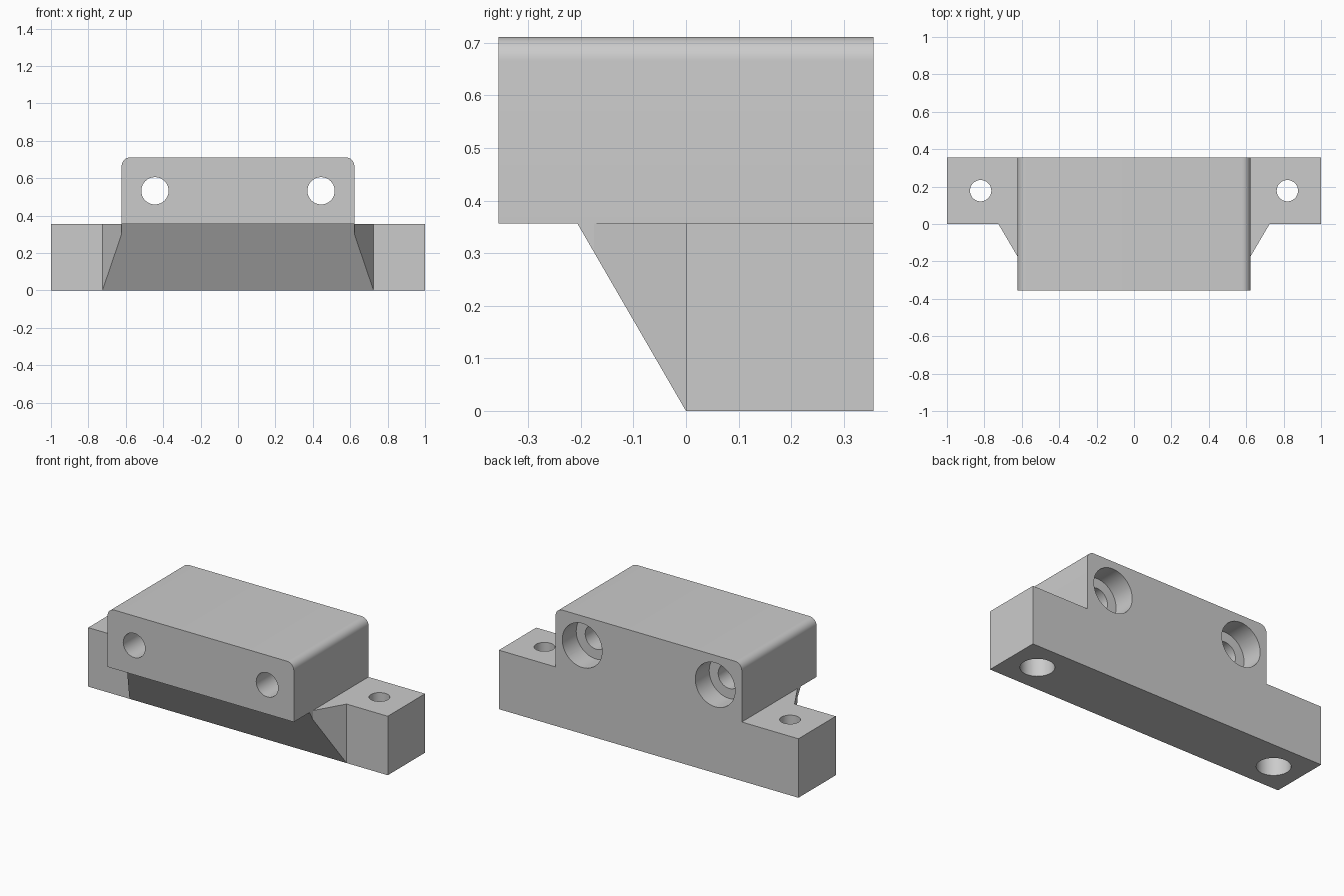
import bpy
import bmesh
import math
from mathutils import Matrix, Vector

default = bpy.data.objects.get("Cube")
if default:
    bpy.data.objects.remove(default, do_unlink=True)

HALF = 0.356        # bar height, bar depth and half the block depth
BLOCK_X = 0.622
TOP = 0.711
CORNER = 0.045

grey = bpy.data.materials.new("plain grey")
grey.use_nodes = True
grey.diffuse_color = (0.6, 0.6, 0.6, 1)
grey.node_tree.nodes["Principled BSDF"].inputs["Base Color"].default_value = (0.6, 0.6, 0.6, 1)


def make_object(name, bm):
    bmesh.ops.recalc_face_normals(bm, faces=bm.faces)
    mesh = bpy.data.meshes.new(name)
    bm.to_mesh(mesh)
    bm.free()
    mesh.materials.append(grey)
    obj = bpy.data.objects.new(name, mesh)
    bpy.context.collection.objects.link(obj)
    return obj


def extrude(points, offset):
    """Closed prism from a planar outline."""
    bm = bmesh.new()
    face = bm.faces.new([bm.verts.new(p) for p in points])
    result = bmesh.ops.extrude_face_region(bm, geom=[face], use_keep_orig=True)
    moved = [v for v in result["geom"] if isinstance(v, bmesh.types.BMVert)]
    bmesh.ops.translate(bm, verts=moved, vec=offset)
    return bm


def cylinder(name, radius, start, end):
    start, end = Vector(start), Vector(end)
    axis = end - start
    turn = axis.to_track_quat('Z', 'Y').to_matrix().to_4x4()
    bm = bmesh.new()
    bmesh.ops.create_cone(bm, cap_ends=True, segments=48, radius1=radius, radius2=radius,
                          depth=axis.length,
                          matrix=Matrix.Translation((start + end) / 2) @ turn)
    return make_object(name, bm)


def combine(target, other, operation):
    other.hide_render = True
    mod = target.modifiers.new("combine", 'BOOLEAN')
    mod.operation = operation
    mod.solver = 'EXACT'
    mod.object = other
    bpy.context.view_layer.objects.active = target
    bpy.ops.object.modifier_apply(modifier=mod.name)
    bpy.data.objects.remove(other, do_unlink=True)


# Mounting bar along the back
bar_outline = [(-1, 0, 0), (1, 0, 0), (1, HALF, 0), (-1, HALF, 0)]
bracket = make_object("mounting_bracket", extrude(bar_outline, (0, 0, HALF)))

# Upper block with rounded top edges
outline = [(-BLOCK_X, -HALF, HALF), (BLOCK_X, -HALF, HALF)]
for side, first in ((1, 0), (-1, 90)):
    for step in range(9):
        a = math.radians(first + step * 90 / 8)
        outline.append((side * (BLOCK_X - CORNER) + CORNER * math.cos(a), -HALF,
                        TOP - CORNER + CORNER * math.sin(a)))
block = make_object("upper_block", extrude(outline, (0, 2 * HALF, 0)))

# Sloping support under the overhang, with angled cheeks
half_plan = [(0.725, 0.1), (0.725, 0), (BLOCK_X, -0.175), (BLOCK_X, -0.3)]
plan = [(x, y, 0) for x, y in half_plan] + [(-x, y, 0) for x, y in reversed(half_plan)]
bm = extrude(plan, (0, 0, HALF))
cut = bmesh.ops.bisect_plane(bm, geom=bm.verts[:] + bm.edges[:] + bm.faces[:], dist=1e-5,
                             plane_co=(0, 0, 0), plane_no=(0, -1, -0.579), clear_outer=True)
bmesh.ops.holes_fill(bm, edges=[e for e in bm.edges if e.is_boundary], sides=0)
support = make_object("sloping_support", bm)

combine(bracket, support, 'UNION')
combine(bracket, block, 'UNION')

# Counterbored bolt holes: two through the block, two through the bar ends
for side in (-1, 1):
    x, z = side * 0.444, 0.533
    combine(bracket, cylinder("block_hole", 0.073, (x, -0.5, z), (x, 0.5, z)), 'DIFFERENCE')
    combine(bracket, cylinder("block_recess", 0.133, (x, HALF - 0.133, z), (x, 0.5, z)), 'DIFFERENCE')
    x, y = side * 0.82, 0.178
    combine(bracket, cylinder("bar_hole", 0.057, (x, y, -0.1), (x, y, 0.5)), 'DIFFERENCE')
    combine(bracket, cylinder("bar_recess", 0.093, (x, y, -0.1), (x, y, 0.178)), 'DIFFERENCE')

# Merge flat regions and smooth the rounded ones
bm = bmesh.new()
bm.from_mesh(bracket.data)
bmesh.ops.remove_doubles(bm, verts=bm.verts, dist=1e-5)
bmesh.ops.dissolve_limit(bm, angle_limit=math.radians(0.5), verts=bm.verts, edges=bm.edges)
bm.to_mesh(bracket.data)
bm.free()
bpy.ops.object.select_all(action='DESELECT')
bracket.select_set(True)
bpy.context.view_layer.objects.active = bracket
bpy.ops.object.shade_smooth_by_angle(angle=math.radians(25))
